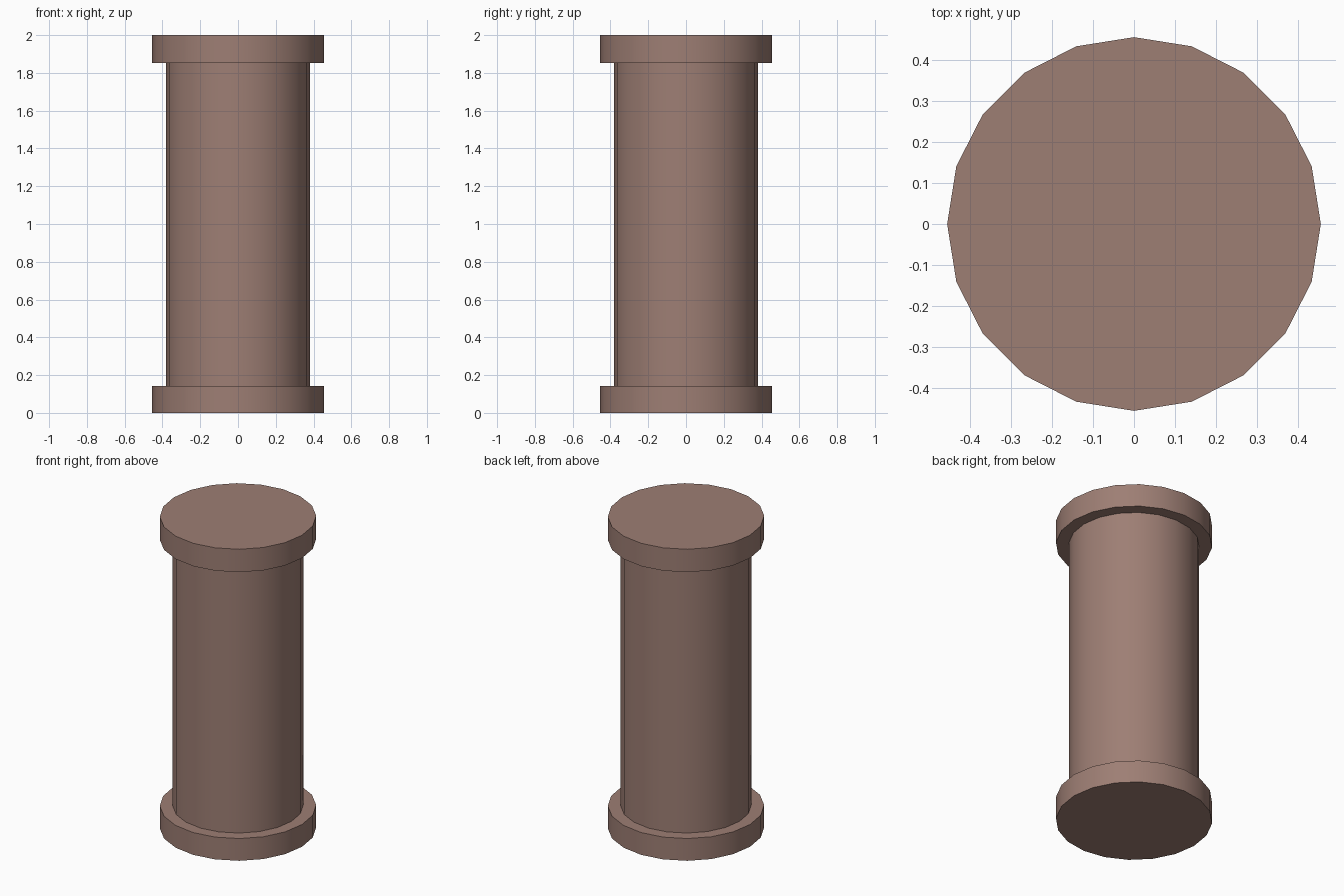
import bpy
import math

if "Cube" in bpy.data.objects:
    bpy.data.objects.remove(bpy.data.objects["Cube"])

SIDES = 20

mat = bpy.data.materials.new("dusty_brown")
mat.diffuse_color = (0.34, 0.21, 0.175, 1.0)
mat.use_nodes = True
mat.node_tree.nodes["Principled BSDF"].inputs["Base Color"].default_value = mat.diffuse_color


def drum(name, radius, z0, z1, caps='NGON'):
    bpy.ops.mesh.primitive_cylinder_add(
        vertices=SIDES, radius=radius, depth=z1 - z0,
        end_fill_type=caps, location=(0, 0, (z0 + z1) / 2))
    obj = bpy.context.object
    obj.name = name
    obj.data.materials.append(mat)
    bpy.ops.object.shade_smooth_by_angle(angle=math.radians(30))
    return obj


# Wide flanges at both ends
drum("bottom_flange", 0.455, 0.0, 0.143)
drum("top_flange", 0.455, 1.853, 2.0)

# Shaft between them (open ends, hidden by the flanges)
drum("shaft", 0.38, 0.143, 1.853, 'NOTHING')
